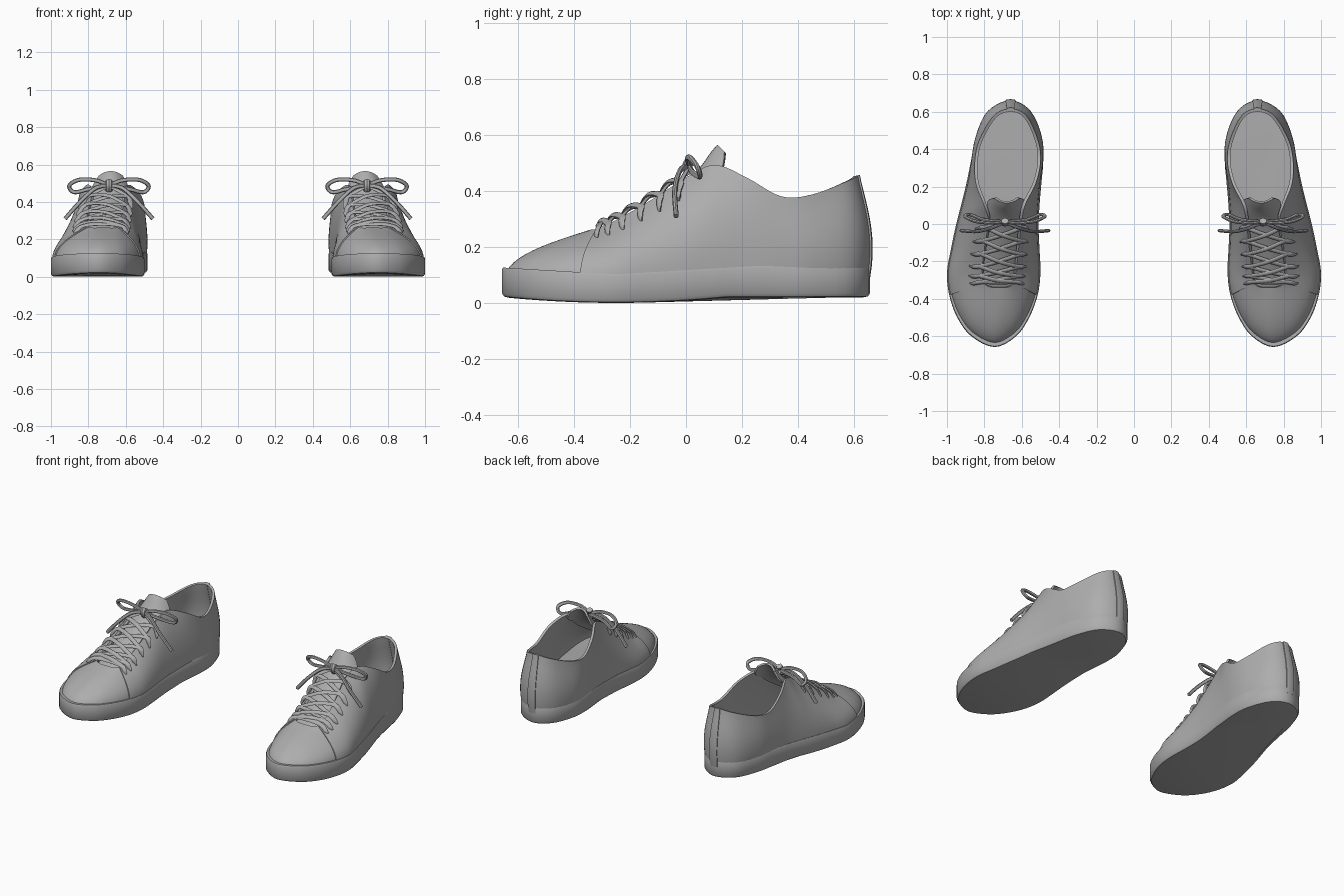
import bpy, bmesh, math
from mathutils import Vector as V

if "Cube" in bpy.data.objects:
    bpy.data.objects.remove(bpy.data.objects["Cube"])

grey = bpy.data.materials.new("shoe_grey")
grey.diffuse_color = (0.42, 0.42, 0.42, 1)
grey.use_nodes = True
grey.node_tree.nodes["Principled BSDF"].inputs["Base Color"].default_value = grey.diffuse_color

# Stations round one shoe, from the heel along the outer side to the toe and back:
# sole outline x, y, then opening edge x, y, z
STATIONS = [
    (.66, .658, .66, .61, .455), (.78, .60, .745, .575, .435), (.845, .46, .82, .45, .387),
    (.875, .32, .845, .34, .38), (.90, .20, .84, .22, .445), (.93, .08, .80, .11, .49),
    (.955, -.02, .775, .02, .455), (.98, -.14, .795, -.12, .365), (1.0, -.26, .81, -.25, .29),
    (.988, -.38, .80, -.315, .265), (.945, -.50, .775, -.335, .262), (.87, -.60, .75, -.34, .262),
    (.745, -.658, .72, -.34, .262), (.63, -.60, .69, -.34, .262), (.56, -.50, .665, -.335, .262),
    (.515, -.38, .645, -.315, .265), (.50, -.26, .635, -.25, .29), (.505, -.14, .62, -.12, .365),
    (.51, -.02, .605, .02, .455), (.505, .10, .585, .11, .49), (.495, .22, .53, .22, .445),
    (.485, .34, .505, .34, .38), (.495, .46, .52, .45, .387), (.555, .60, .58, .575, .435)]
N = len(STATIONS)


def spline(pts, u, closed=False):
    """Catmull-Rom point at parameter u."""
    n = len(pts)
    i = math.floor(u) if closed else min(int(u), n - 2)
    t = u - i
    q = [pts[(i + k) % n if closed else max(0, min(n - 1, i + k))] for k in (-1, 0, 1, 2)]
    return [0.5 * (2 * b + (c - a) * t + (2 * a - 5 * b + 4 * c - d) * t * t
                   + (3 * b - a - 3 * c + d) * t ** 3) for a, b, c, d in zip(*q)]


def outline(u, off):
    """Sole outline moved outwards by off."""
    x, y = spline(STATIONS, u, True)[:2]
    a, b = spline(STATIONS, u - .05, True), spline(STATIONS, u + .05, True)
    d = V((b[0] - a[0], b[1] - a[1])).normalized()
    return V((x - d.y * off, y + d.x * off, 0))


def skin(u, v):
    """Upper surface: bowed wall from sole (v=0) to opening edge (v=1)."""
    top = V(spline(STATIONS, u, True)[2:])
    p0 = outline(u, -.012)
    p0.z = .09
    dz = top.z - p0.z
    bulge = .03 * max(0, min(1, (p0.y - .2) / .3))
    p1 = outline(u, -.012 + bulge)
    p1.z = p0.z + .45 * dz
    p2 = top.lerp(p0, .45)
    p2.z = top.z - .25 * dz
    w = 1 - v
    return p0 * w ** 3 + p1 * (3 * w * w * v) + p2 * (3 * w * v * v) + top * v ** 3


def above(u, v, off):
    """Point off the upper surface along its normal."""
    e = .02
    n = (skin(u, v) - skin(u, v - e)).cross(skin(u + e, v) - skin(u - e, v)).normalized()
    return skin(u, v) + n * off


def finish(name, bm, thick=0, offset=-1):
    """Make the object, thicken it, mirror it to the other shoe and shade it."""
    me = bpy.data.meshes.new(name)
    bm.to_mesh(me)
    bm.free()
    me.materials.append(grey)
    ob = bpy.data.objects.new(name, me)
    bpy.context.collection.objects.link(ob)
    if thick:
        m = ob.modifiers.new("thickness", 'SOLIDIFY')
        m.thickness, m.offset = thick, offset
    ob.modifiers.new("other_shoe", 'MIRROR').use_mirror_merge = False
    bpy.ops.object.select_all(action='DESELECT')
    ob.select_set(True)
    bpy.context.view_layer.objects.active = ob
    bpy.ops.object.convert(target='MESH')
    bpy.ops.object.shade_smooth_by_angle(angle=math.radians(40))


def grid(rows, wrap=False, caps=False):
    bm = bmesh.new()
    vs = [[bm.verts.new(p) for p in r] for r in rows]
    n = len(rows[0])
    for a, b in zip(vs, vs[1:]):
        for c in range(n if wrap else n - 1):
            d = (c + 1) % n
            bm.faces.new((a[c], a[d], b[d], b[c]))
    if caps:
        bm.faces.new(vs[0][::-1])
        bm.faces.new(vs[-1])
    return bm


def panel(name, u0, u1, thick, offset, v0=0):
    """Part of the upper between two stations."""
    n = max(4, int(abs(u1 - u0) * 5))
    us = [u1 + (u0 - u1) * i / n for i in range(n + 1)]
    rows = [[skin(u, v0 + (1 - v0) * j / 12) for u in us] for j in range(13)]
    finish(name, grid(rows), thick, offset)


def sweep(name, pts, w, h, up, steps=6):
    """Rounded flat strip along a smooth path."""
    n = (len(pts) - 1) * steps
    path = [V(spline(pts, i / steps)) for i in range(n + 1)]
    rows = []
    for i, p in enumerate(path):
        t = (path[min(i + 1, n)] - path[max(i - 1, 0)]).normalized()
        side = t.cross(V(up)).normalized()
        nrm = side.cross(t)
        rows.append([p + side * (w * math.cos(k * math.pi / 4)) + nrm * (h * math.sin(k * math.pi / 4))
                     for k in range(8)])
    bm = grid(rows, True, True)
    bmesh.ops.recalc_face_normals(bm, faces=bm.faces[:])
    finish(name, bm)


# Sole with a slight toe and heel lift, its top doubling as the insole
def sole_ring(off, level, lift):
    ring = []
    for i in range(96):
        p = outline(N - i * N / 96, off)
        bottom = .02 * min(1, ((p.y + .25) / .4) ** 2)
        top = .102 + .03 * min(1, abs(p.y + .25) / .5)
        p.z = bottom + (top - bottom) * level + lift
        ring.append(p)
    return ring


finish("sole", grid([sole_ring(-.025, 0, 0), sole_ring(-.008, 0, .003), sole_ring(0, 0, .015),
                     sole_ring(0, 1, -.008), sole_ring(-.004, 1, 0), sole_ring(-.03, 1, 0)], True, True))

# Upper: toe piece, overlapping side and heel piece, heel strip
panel("toe_vamp", 8.6, 15.4, .01, -1)
panel("quarters", 15, N + 9, .016, -.25)
panel("heel_strip", N - .22, N + .22, .024, 0)

# Tongue rows: centre x, y, z, half width, backward sweep and drop of the edges
TONGUE = [(.72, -.37, .225, .07, 0, .02), (.72, -.30, .256, .09, 0, .025), (.715, -.20, .312, .10, 0, .04),
          (.705, -.10, .372, .10, 0, .045), (.695, 0, .437, .10, 0, .045), (.688, .05, .485, .10, .01, .045),
          (.683, .09, .54, .098, .035, .06), (.68, .112, .565, .065, .025, .025)]
rows = []
for i in range(29):
    cx, cy, cz, hw, back, drop = spline(TONGUE, i / 4)
    rows.append([V((cx + hw * a / 6, cy + back * (a / 6) ** 2, cz - drop * (a / 6) ** 2)) for a in range(-6, 7)])
finish("tongue", grid(rows), .012, -1)

# Crossed flat laces through six pairs of eyelets
UP = V((0, -.55, .83))
ROWS = [8.75 - .5 * k for k in range(6)]


def lace(name, ua, ub, lift):
    mid = (skin(ua, 1) + skin(ub, 1)) / 2 + UP * lift
    sweep(name, [above(ua, .74, 0), above(ua, .80, .013), above(ua, .95, .014), mid,
                 above(ub, .95, .014), above(ub, .80, .013), above(ub, .74, 0)], .013, .006, UP)


lace("lace_bar", ROWS[0], N - ROWS[0], .016)
for k in range(5):
    lace(f"lace_cross_a_{k}", ROWS[k], N - ROWS[k + 1], .017)
    lace(f"lace_cross_b_{k}", N - ROWS[k], ROWS[k + 1], .027)

# Bow: knot, two loops, two tails, and the strands rising to the knot
KNOT = V((.69, .012, .487))
sweep("bow_knot", [KNOT + V((0, .005, -.025)), KNOT + V((0, -.008, 0)), KNOT + V((0, .005, .025))],
      .02, .018, (0, -1, 0))
LOOP = [KNOT, (.62, .005, .515), (.53, .015, .518), (.478, .04, .487), (.505, .05, .452),
        (.58, .022, .468), KNOT]
TAIL = [KNOT, (.62, -.02, .475), (.54, -.04, .405), (.455, -.035, .31)]
for side, flip, u in (("inner", False, N - ROWS[5]), ("outer", True, ROWS[5])):
    for part, pts in (("loop", LOOP), ("tail", TAIL)):
        path = [V((1.38 - p[0] if flip else p[0], p[1], p[2])) for p in pts]
        sweep(f"bow_{part}_{side}", path, .011, .009, (0, -1, 0), 8)
    sweep(f"bow_strand_{side}", [above(u, .78, 0), above(u, .84, .013), above(u, .96, .014), KNOT],
          .013, .006, UP)
